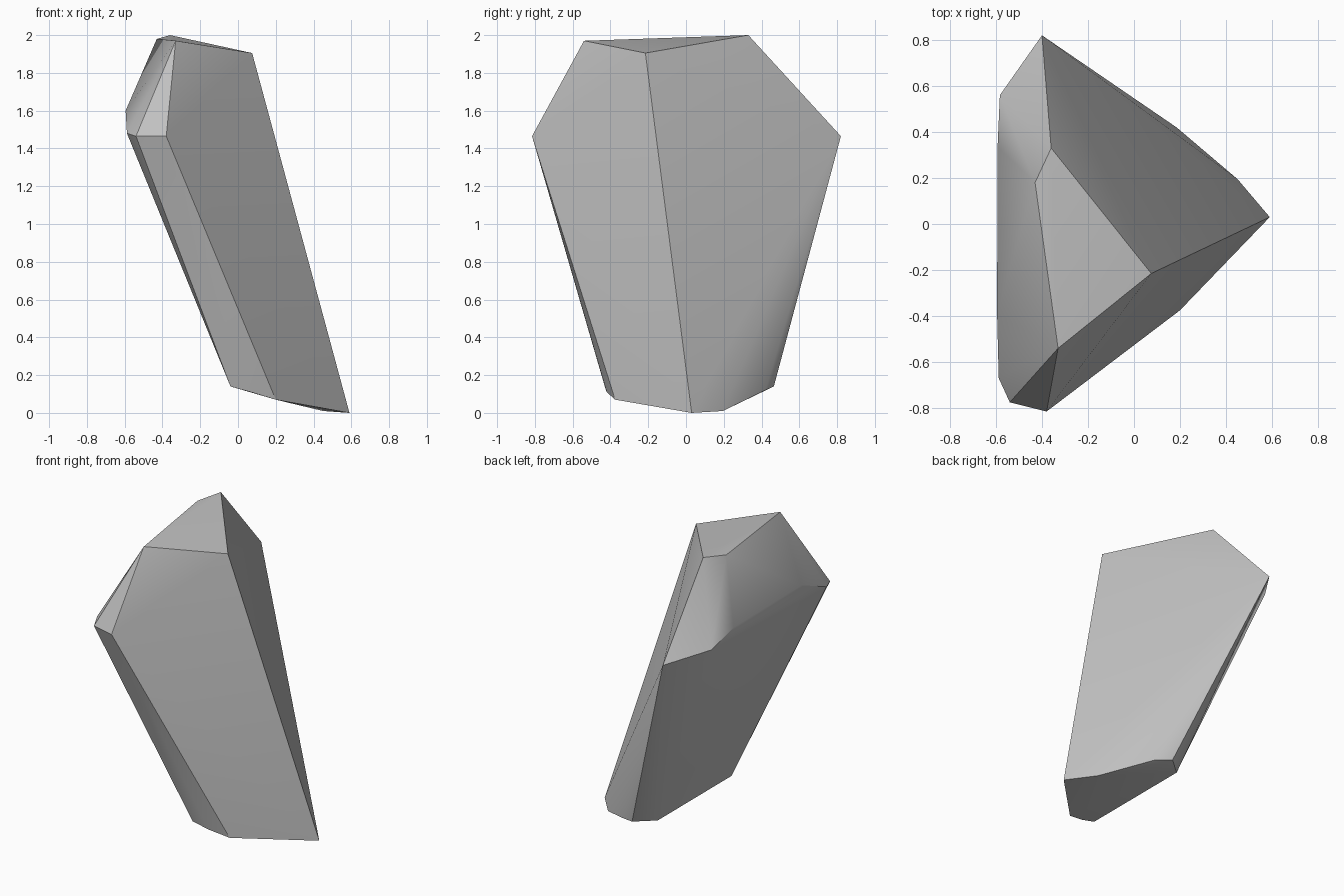
import bpy
import bmesh
import math

cube = bpy.data.objects.get("Cube")
if cube:
    bpy.data.objects.remove(cube, do_unlink=True)

# Stone colour
stone = bpy.data.materials.new("stone grey")
colour = (0.53, 0.53, 0.53, 1)
stone.diffuse_color = colour
stone.use_nodes = True
bsdf = next(n for n in stone.node_tree.nodes if n.type == 'BSDF_PRINCIPLED')
bsdf.inputs["Base Color"].default_value = colour

# Corners of the leaning rock, ring by ring
crown = [(-0.36, 0.33, 2.0), (-0.43, 0.18, 1.98),
         (0.075, -0.215, 1.905), (-0.33, -0.54, 1.97)]
shoulder = [(-0.38, -0.815, 1.465), (-0.54, -0.775, 1.465),
            (-0.588, -0.67, 1.48), (-0.595, -0.39, 1.6),
            (-0.593, 0.335, 1.59), (-0.583, 0.56, 1.52),
            (-0.4, 0.82, 1.465)]
foot = [(0.59, 0.03, 0.0), (0.45, 0.195, 0.01), (0.185, 0.42, 0.12),
        (0.08, 0.465, 0.14), (-0.04, 0.36, 0.14), (-0.04, -0.43, 0.14),
        (0.07, -0.42, 0.11), (0.2, -0.375, 0.07)]

# Wrap the corners in a faceted shell
bm = bmesh.new()
for corner in crown + shoulder + foot:
    bm.verts.new(corner)
hull = bmesh.ops.convex_hull(bm, input=bm.verts[:])
spare = {v for v in hull["geom_interior"] + hull["geom_unused"]
         if isinstance(v, bmesh.types.BMVert)}
bmesh.ops.delete(bm, geom=list(spare), context='VERTS')
bmesh.ops.recalc_face_normals(bm, faces=bm.faces[:])

mesh = bpy.data.meshes.new("rock")
bm.to_mesh(mesh)
bm.free()
mesh.materials.append(stone)
rock = bpy.data.objects.new("rock", mesh)
bpy.context.collection.objects.link(rock)

# Soften shallow folds, keep the strong edges crisp
bpy.ops.object.select_all(action='DESELECT')
rock.select_set(True)
bpy.context.view_layer.objects.active = rock
bpy.ops.object.shade_smooth_by_angle(angle=math.radians(30))
